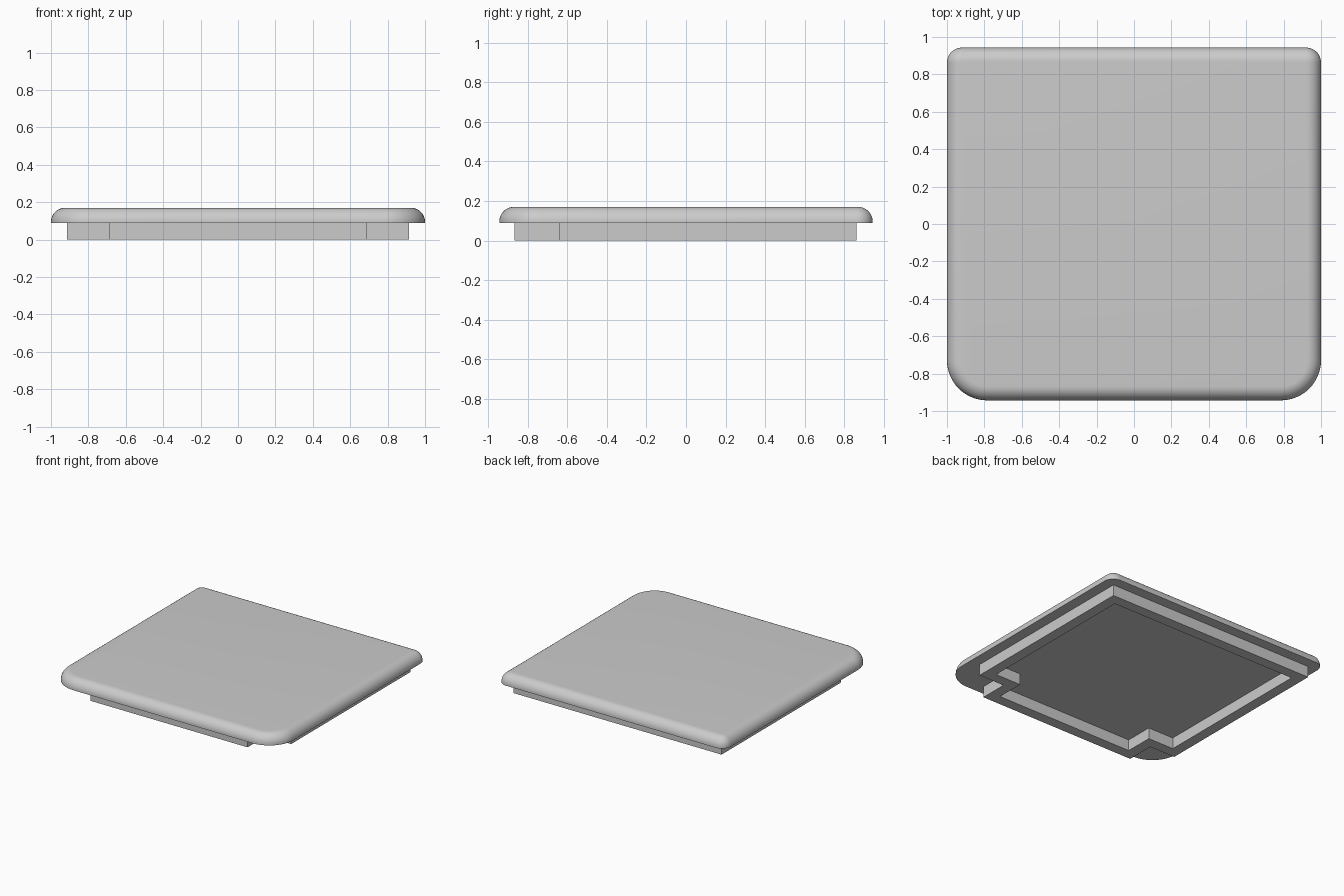
import bpy, bmesh
from math import sin, cos, pi, radians

cube = bpy.data.objects.get("Cube")
if cube:
    bpy.data.objects.remove(cube, do_unlink=True)

grey = bpy.data.materials.new("light grey")
grey.use_nodes = True
colour = (0.6, 0.6, 0.6, 1)
grey.diffuse_color = colour
grey.node_tree.nodes["Principled BSDF"].inputs["Base Color"].default_value = colour

HALF_X, HALF_Y = 1.0, 0.943
BASE, TOP = 0.088, 0.17
FRONT_R, BACK_R, EDGE_R = 0.215, 0.08, 0.075


def loop_of(bm, points, z):
    return [bm.verts.new((x, y, z)) for x, y in points]


def bridge(bm, a, b):
    n = len(a)
    for i in range(n):
        j = (i + 1) % n
        bm.faces.new((a[i], a[j], b[j], b[i]))


def finish(bm, name):
    bmesh.ops.recalc_face_normals(bm, faces=bm.faces)
    mesh = bpy.data.meshes.new(name)
    bm.to_mesh(mesh)
    bm.free()
    mesh.materials.append(grey)
    ob = bpy.data.objects.new(name, mesh)
    bpy.context.collection.objects.link(ob)
    return ob


def lid_outline(inset, steps=14):
    """Rounded rectangle with wide front corners and tight back corners."""
    points = []
    corners = ((1, 1, BACK_R), (-1, 1, BACK_R), (-1, -1, FRONT_R), (1, -1, FRONT_R))
    for k, (sx, sy, r) in enumerate(corners):
        for s in range(steps + 1):
            a = (k + s / steps) * pi / 2
            points.append((sx * (HALF_X - r) + (r - inset) * cos(a),
                           sy * (HALF_Y - r) + (r - inset) * sin(a)))
    return points


def rim_outline(inset):
    """Rectangle with both front corners notched out."""
    x, notch_x = 0.915 - inset, 0.69 - inset
    back, front, notch_y = 0.86 - inset, -0.865 + inset, -0.64 + inset
    half = [(x, back), (x, notch_y), (notch_x, notch_y), (notch_x, front)]
    return half + [(-px, py) for px, py in reversed(half)]


# Lid: flat underside, short straight edge, quarter-round shoulder, flat top
bm = bmesh.new()
rows = [loop_of(bm, lid_outline(0), BASE)]
for s in range(13):
    a = s / 12 * pi / 2
    z = TOP - EDGE_R * (1 - sin(a))
    rows.append(loop_of(bm, lid_outline(EDGE_R * (1 - cos(a))), z))
for a, b in zip(rows, rows[1:]):
    bridge(bm, a, b)
bm.faces.new(rows[0])
bm.faces.new(rows[-1])
lid = finish(bm, "lid")
bpy.context.view_layer.objects.active = lid
lid.select_set(True)
bpy.ops.object.shade_smooth_by_angle(angle=radians(35))

# Locating rim: a thin wall under the lid, stepping in at the front corners
bm = bmesh.new()
outer, inner = rim_outline(0), rim_outline(0.085)
rings = [loop_of(bm, outer, 0), loop_of(bm, outer, BASE + 0.003),
         loop_of(bm, inner, BASE + 0.003), loop_of(bm, inner, 0)]
for i in range(4):
    bridge(bm, rings[i], rings[(i + 1) % 4])
finish(bm, "locating_rim")
